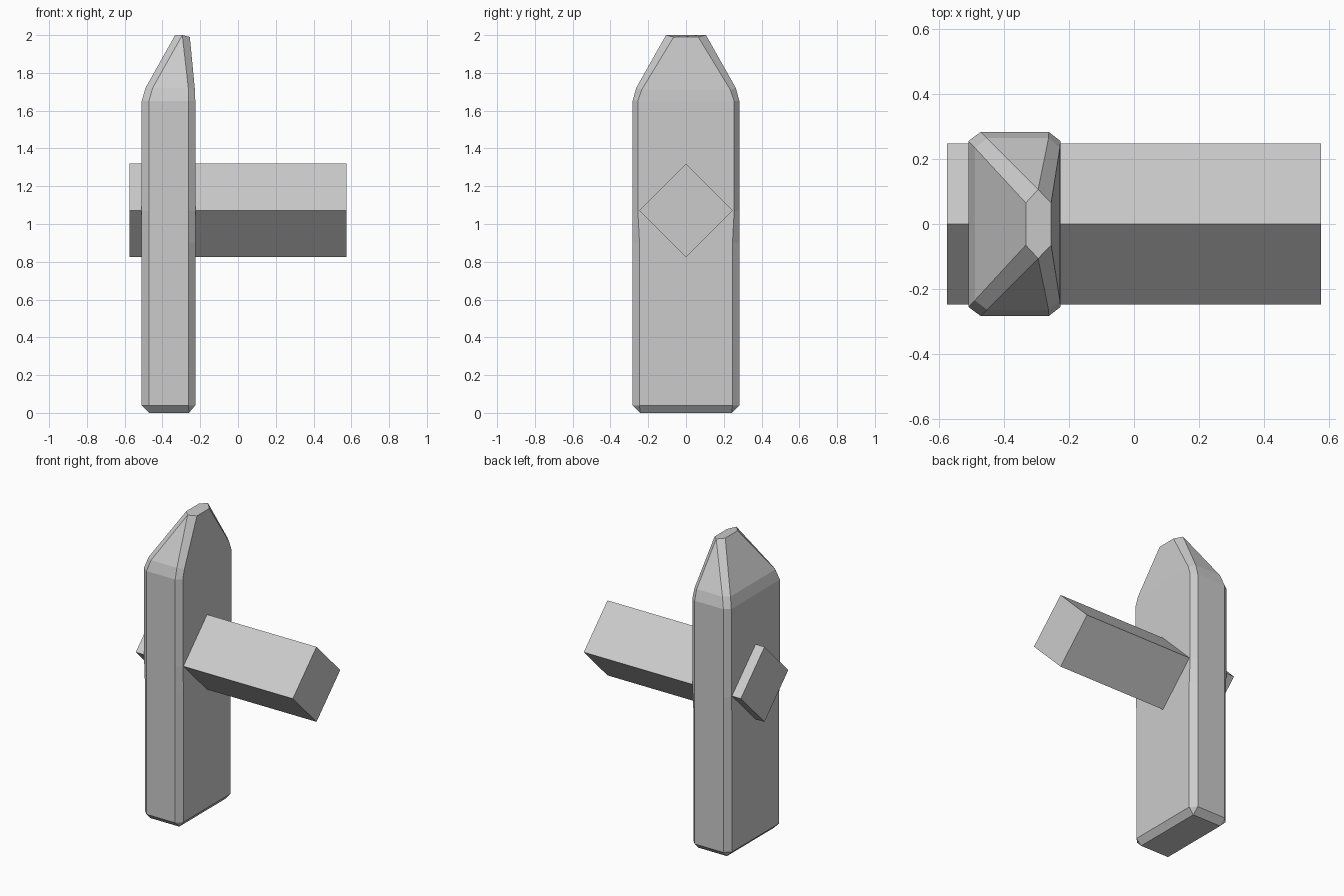
import bpy, bmesh

if "Cube" in bpy.data.objects:
    bpy.data.objects.remove(bpy.data.objects["Cube"])


def make_object(name, bm):
    bmesh.ops.remove_doubles(bm, verts=bm.verts, dist=0.0005)
    bmesh.ops.recalc_face_normals(bm, faces=bm.faces)
    mesh = bpy.data.meshes.new(name)
    bm.to_mesh(mesh)
    bm.free()
    bpy.context.collection.objects.link(bpy.data.objects.new(name, mesh))


def loft(name, rings):
    bm = bmesh.new()
    loops = [[bm.verts.new(p) for p in ring] for ring in rings]
    n = len(loops[0])
    for a, b in zip(loops, loops[1:]):
        for i in range(n):
            j = (i + 1) % n
            bm.faces.new((a[i], a[j], b[j], b[i]))
    bm.faces.new(loops[0][::-1])
    bm.faces.new(loops[-1])
    make_object(name, bm)


def post_ring(z, x0, x1, x2, x3, yi, yo, drop=0.0):
    # chamfered rectangle, mirrored across y
    half = [(x0, yi, z), (x1, yo, z), (x2, yo, z), (x3, yi, z - drop)]
    return half + [(x, -y, h) for x, y, h in reversed(half)]


# upright post with bevelled foot and slanted, pointed tip
loft("post", [
    post_ring(0.0, -0.47, -0.47, -0.26, -0.26, 0.243, 0.243),
    post_ring(0.04, -0.51, -0.472, -0.262, -0.226, 0.246, 0.283),
    post_ring(0.90, -0.51, -0.472, -0.262, -0.226, 0.246, 0.283),
    post_ring(1.07, -0.51, -0.472, -0.262, -0.226, 0.255, 0.283),
    post_ring(1.65, -0.51, -0.472, -0.262, -0.226, 0.255, 0.283),
    post_ring(1.72, -0.49, -0.452, -0.263, -0.228, 0.235, 0.264, 0.01),
    post_ring(2.0, -0.333, -0.295, -0.295, -0.255, 0.065, 0.106, 0.01),
])

# diamond-section rail running through the post
R, ZC = 0.248, 1.072
loft("rail", [[(x, R, ZC), (x, 0, ZC + R), (x, -R, ZC), (x, 0, ZC - R)]
              for x in (-0.575, 0.575)])
